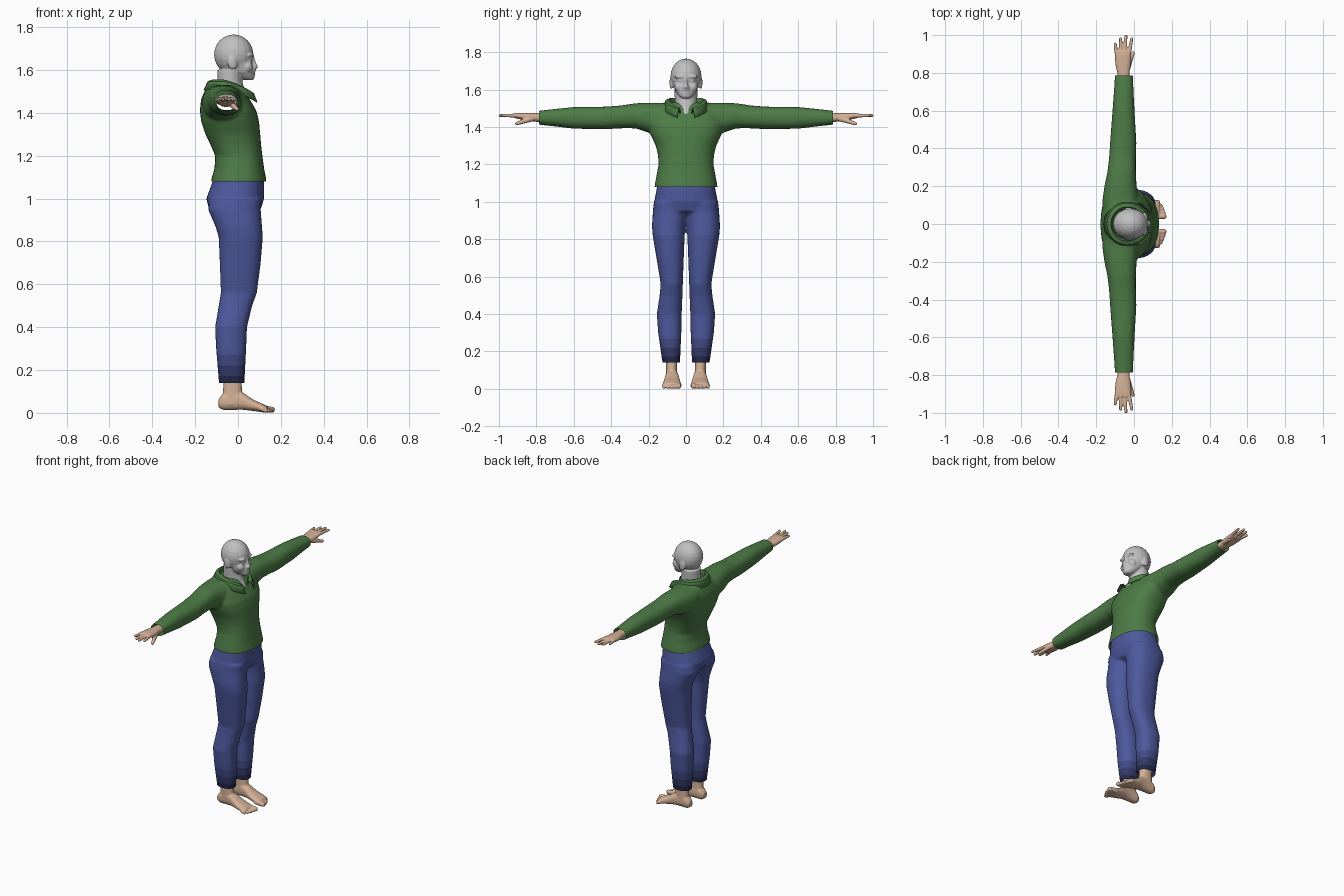
import bpy, bmesh, math
from mathutils import Vector, Matrix


def material(name, rgb):
    m = bpy.data.materials.new(name)
    m.diffuse_color = (*rgb, 1)
    return m


GREEN = material("green cloth", (0.075, 0.20, 0.062))
BLUE = material("blue cloth", (0.075, 0.10, 0.34))
BLUE_MID = material("blue cloth faded dark", (0.055, 0.072, 0.24))
BLUE_DARK = material("dark blue cloth", (0.034, 0.042, 0.14))
NAVY = material("navy hem", (0.017, 0.021, 0.065))
SKIN = material("skin", (0.66, 0.44, 0.31))
GREY = material("grey head", (0.53, 0.53, 0.53))


def loft(bm, axis, rings, n=32, p=0.85):
    """Rings are (position on axis, a0, a1, b0, b1) with a, b the two other axes."""
    loops = []
    for t, a0, a1, b0, b1 in rings:
        loop = []
        for i in range(n):
            w = 2 * math.pi * i / n
            c, s = math.cos(w), math.sin(w)
            a = (a0 + a1) / 2 + (a1 - a0) / 2 * math.copysign(abs(c) ** p, c)
            b = (b0 + b1) / 2 + (b1 - b0) / 2 * math.copysign(abs(s) ** p, s)
            co = {"x": (t, a, b), "y": (a, t, b), "z": (a, b, t)}[axis]
            loop.append(bm.verts.new(co))
        loops.append(loop)
    for l0, l1 in zip(loops, loops[1:]):
        for i in range(n):
            j = (i + 1) % n
            bm.faces.new((l0[i], l0[j], l1[j], l1[i]))
    bm.faces.new(loops[0])
    bm.faces.new(loops[-1])


def blob(bm, center, radii):
    mat = Matrix.Translation(center) @ Matrix.Diagonal((*radii, 1))
    bmesh.ops.create_uvsphere(bm, u_segments=20, v_segments=12, radius=1, matrix=mat)


def finger(bm, start, end, r0, r1, steps=12):
    a, b = Vector(start), Vector(end)
    for i in range(steps + 1):
        t = i / steps
        r = r0 + (r1 - r0) * t
        blob(bm, a.lerp(b, t), (r, r, r))


def mirror_y(bm):
    geom = bm.verts[:] + bm.edges[:] + bm.faces[:]
    new = bmesh.ops.duplicate(bm, geom=geom)["geom"]
    for v in new:
        if isinstance(v, bmesh.types.BMVert):
            v.co.y = -v.co.y


def fused(name, bm, mats, voxel, smooth, cuts=()):
    """Fuse overlapping volumes into one skin, then trim openings."""
    bmesh.ops.recalc_face_normals(bm, faces=bm.faces[:])
    mesh = bpy.data.meshes.new(name)
    bm.to_mesh(mesh)
    bm.free()
    ob = bpy.data.objects.new(name, mesh)
    bpy.context.collection.objects.link(ob)
    r = ob.modifiers.new("fuse", "REMESH")
    r.mode = "VOXEL"
    r.voxel_size = voxel
    s = ob.modifiers.new("soften", "SMOOTH")
    s.factor = 0.5
    s.iterations = smooth
    dg = bpy.context.evaluated_depsgraph_get()
    done = bpy.data.meshes.new_from_object(ob.evaluated_get(dg))
    ob.modifiers.clear()
    bm = bmesh.new()
    bm.from_mesh(done)
    for co, no in cuts:
        bmesh.ops.bisect_plane(bm, geom=bm.verts[:] + bm.edges[:] + bm.faces[:],
                               plane_co=co, plane_no=no, clear_outer=True)
    bm.to_mesh(done)
    bm.free()
    ob.data = done
    done.materials.clear()
    for m in mats:
        done.materials.append(m)
    for f in done.polygons:
        f.use_smooth = True
        f.material_index = 0
    return ob


# Sweater: arms mirrored, torso added, open at hem and cuffs
bm = bmesh.new()
loft(bm, "y", [(0.05, -.16, .02, 1.38, 1.53), (0.12, -.168, .025, 1.36, 1.53),
               (0.20, -.157, .014, 1.37, 1.53), (0.27, -.142, .01, 1.393, 1.527),
               (0.35, -.132, .01, 1.393, 1.515), (0.43, -.127, .013, 1.388, 1.509),
               (0.60, -.114, .003, 1.391, 1.507), (0.70, -.107, -.002, 1.403, 1.497),
               (0.82, -.099, -.007, 1.416, 1.483)])
mirror_y(bm)
loft(bm, "z", [(1.04, -.125, .133, -.168, .168), (1.09, -.125, .132, -.168, .168),
               (1.14, -.11, .122, -.158, .158), (1.20, -.106, .114, -.147, .147),
               (1.25, -.128, .108, -.15, .15), (1.30, -.152, .104, -.162, .162),
               (1.36, -.172, .098, -.19, .19), (1.41, -.178, .086, -.205, .205),
               (1.46, -.173, .057, -.20, .20), (1.50, -.158, .035, -.165, .165),
               (1.53, -.135, .01, -.12, .12)])
fused("sweater", bm, [GREEN], 0.01, 5,
      [((0, 0, 1.08), (0, 0, -1)), ((0, .785, 0), (0, 1, 0)), ((0, -.785, 0), (0, -1, 0))])

# Trousers: mirrored legs and pelvis, darkening toward the hem
bm = bmesh.new()
loft(bm, "z", [(1.0, -.13, .11, -.01, .172), (.95, -.14, .106, -.01, .177),
               (.87, -.105, .112, .004, .182), (.82, -.09, .116, .007, .178),
               (.70, -.085, .106, .012, .158), (.56, -.08, .088, .017, .135),
               (.50, -.09, .066, .019, .141), (.40, -.107, .042, .023, .156),
               (.30, -.102, .038, .025, .149), (.10, -.086, .028, .034, .12)])
mirror_y(bm)
loft(bm, "z", [(1.13, -.10, .112, -.145, .145), (1.07, -.122, .123, -.157, .157),
               (1.0, -.148, .122, -.17, .17), (.95, -.135, .106, -.168, .168),
               (.925, -.06, .05, -.08, .08)])
trousers = fused("trousers", bm, [BLUE, BLUE_MID, BLUE_DARK, NAVY], 0.008, 4,
                 [((0, 0, .14), (0, 0, -1))])
for f in trousers.data.polygons:
    f.material_index = sum(f.center.z < h for h in (.27, .22, .17))

# Hands: wrist and palm, four fingers, thumb
bm = bmesh.new()
loft(bm, "y", [(.74, -.085, -.025, 1.428, 1.472), (.80, -.088, -.024, 1.428, 1.474),
               (.84, -.098, -.018, 1.434, 1.475), (.89, -.102, -.015, 1.442, 1.476),
               (.915, -.098, -.018, 1.447, 1.474)])
for x0, x1, tip in [(-.028, -.012, .98), (-.049, -.043, .994),
                    (-.07, -.071, .98), (-.09, -.1, .952)]:
    finger(bm, (x0, .895, 1.461), (x1, tip, 1.462), .0115, .0085)
finger(bm, (-.035, .825, 1.445), (-.005, .905, 1.418), .016, .0095)
mirror_y(bm)
fused("hands", bm, [SKIN], 0.004, 2)

# Feet: shank, sole and toes
bm = bmesh.new()
loft(bm, "z", [(.04, -.075, .02, .045, .107), (.10, -.07, .02, .047, .106),
               (.14, -.068, .016, .048, .106), (.20, -.07, .016, .048, .108)])
loft(bm, "x", [(-.09, .058, .095, .025, .065), (-.07, .046, .105, .014, .09),
               (-.02, .043, .107, .014, .11), (.02, .038, .112, .015, .097),
               (.07, .03, .12, .009, .062), (.115, .026, .125, .003, .042),
               (.135, .03, .12, .004, .032)])
for i in range(5):
    y = .04 + .0195 * i
    r = .0145 - .001 * i - (.002 if i else 0)
    finger(bm, (.11, y, .019), (.158 - .0025 * i * i * .7, y, r), r + .002, r)
mirror_y(bm)
fused("feet", bm, [SKIN], 0.0045, 2)

# Head: paired features mirrored, then skull, jaw, nose, lips and neck
bm = bmesh.new()
blob(bm, (.054, .03, 1.669), (.019, .032, .011))    # brow
blob(bm, (.043, .036, 1.615), (.026, .026, .028))   # cheek
blob(bm, (.054, .031, 1.648), (.013, .016, .009))   # eye
blob(bm, (-.028, .079, 1.637), (.021, .009, .034))  # ear
blob(bm, (-.018, .076, 1.622), (.014, .008, .018))  # ear lobe
blob(bm, (.073, .01, 1.612), (.012, .009, .008))    # nostril
mirror_y(bm)
blob(bm, (-.02, 0, 1.672), (.092, .083, .094))
loft(bm, "z", [(1.553, .03, .07, -.022, .022), (1.566, -.01, .079, -.038, .038),
               (1.59, -.04, .075, -.057, .057), (1.63, -.07, .068, -.069, .069),
               (1.67, -.08, .062, -.076, .076)], p=1)
loft(bm, "z", [(1.604, .06, .084, -.014, .014), (1.613, .05, .095, -.012, .012),
               (1.64, .05, .082, -.008, .008), (1.67, .05, .074, -.009, .009)], p=1)
blob(bm, (.068, 0, 1.597), (.016, .024, .006))
blob(bm, (.068, 0, 1.583), (.015, .021, .006))
loft(bm, "z", [(1.44, -.10, .05, -.04, .04), (1.475, -.10, .052, -.045, .045),
               (1.51, -.10, .03, -.058, .058), (1.55, -.096, .02, -.06, .06),
               (1.60, -.095, .02, -.062, .062)], p=1)
fused("head", bm, [GREY], 0.005, 2)

# Collar: folded band around the neck, open in a V at the front
bm = bmesh.new()
rows = []
N = 36
for i in range(N + 1):
    a = math.radians(-158 + 316 * i / N)      # zero at the nape
    f = max(0, (abs(math.degrees(a)) - 70) / 88) ** 1.3
    row = []
    for rx, ry, z in [(.068, .066, 1.50), (.085, .092, 1.552),
                      (.102, .108, 1.545), (.12, .124, 1.505)]:
        x = -.038 - rx * math.cos(a) + .015 * f
        row.append(bm.verts.new((x, ry * math.sin(a), z - .055 * f)))
    rows.append(row)
for r0, r1 in zip(rows, rows[1:]):
    for k in range(3):
        bm.faces.new((r0[k], r1[k], r1[k + 1], r0[k + 1]))
bmesh.ops.recalc_face_normals(bm, faces=bm.faces[:])
mesh = bpy.data.meshes.new("collar")
bm.to_mesh(mesh)
bm.free()
mesh.materials.append(GREEN)
collar = bpy.data.objects.new("collar", mesh)
bpy.context.collection.objects.link(collar)
sol = collar.modifiers.new("thickness", "SOLIDIFY")
sol.thickness = 0.006
sol.offset = 0
bpy.context.view_layer.objects.active = collar
collar.select_set(True)
bpy.ops.object.shade_smooth_by_angle(angle=math.radians(40))
